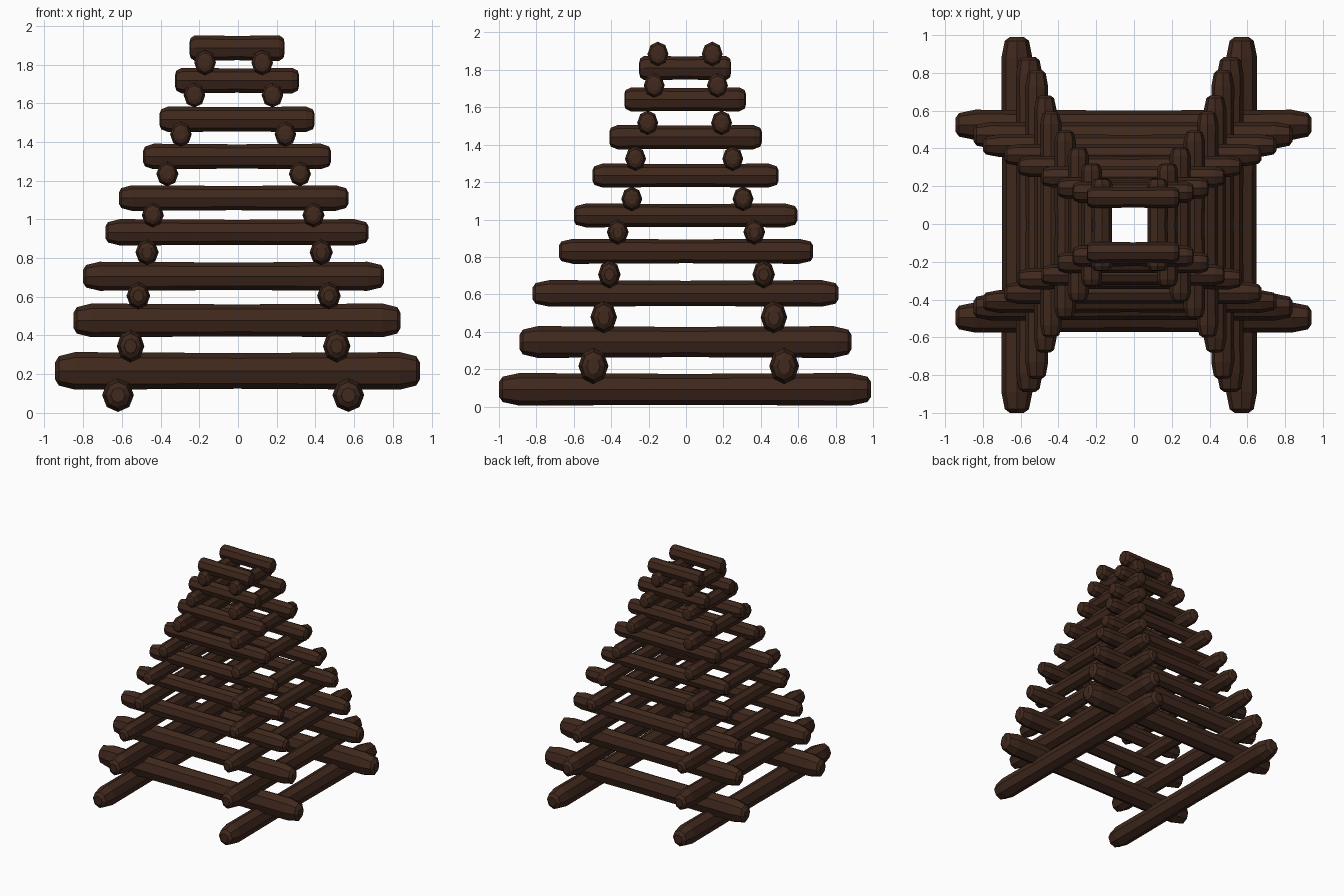
import bpy, bmesh, math

if "Cube" in bpy.data.objects:
    bpy.data.objects.remove(bpy.data.objects["Cube"])

wood = bpy.data.materials.new("dark_wood")
wood.diffuse_color = (0.05, 0.021, 0.012, 1)
wood.use_nodes = True
wood.node_tree.nodes["Principled BSDF"].inputs["Base Color"].default_value = wood.diffuse_color

SIDES = 8
# ring position along the half length, and radius factor
PROFILE = [(-1, .45), (-.98, .78), (-.89, 1), (0, .95), (.89, 1), (.98, .78), (1, .45)]


def log(name, axis, lo, hi, offset, z, rw, rh):
    """Eight-sided log with blunt tapered ends, running along x or y."""
    bm = bmesh.new()
    mid, half = (lo + hi) / 2, (hi - lo) / 2
    rings = []
    for t, f in PROFILE:
        ring = []
        for i in range(SIDES):
            a = 2 * math.pi * i / SIDES
            along = mid + half * t
            side = offset + rw * f * math.cos(a)
            up = z + rh * f * math.sin(a)
            co = (along, side, up) if axis == "x" else (side, along, up)
            ring.append(bm.verts.new(co))
        rings.append(ring)
    for r0, r1 in zip(rings, rings[1:]):
        for i in range(SIDES):
            j = (i + 1) % SIDES
            bm.faces.new((r0[i], r0[j], r1[j], r1[i]))
    bm.faces.new(rings[0])
    bm.faces.new(rings[-1])
    bmesh.ops.recalc_face_normals(bm, faces=bm.faces)
    mesh = bpy.data.meshes.new(name)
    bm.to_mesh(mesh)
    bm.free()
    mesh.materials.append(wood)
    bpy.context.collection.objects.link(bpy.data.objects.new(name, mesh))


# side logs along y: start, end, left x, right x, height, half width, half height
side_layers = [
    (-1.00, .99, -.62, .57, .092, .082, .087),
    (-.89, .885, -.555, .51, .345, .071, .085),
    (-.82, .815, -.515, .47, .605, .061, .071),
    (-.68, .68, -.47, .43, .83, .06, .067),
    (-.60, .595, -.44, .39, 1.022, .057, .064),
    (-.50, .495, -.365, .32, 1.235, .057, .064),
    (-.41, .405, -.295, .245, 1.44, .056, .065),
    (-.33, .32, -.225, .178, 1.642, .056, .064),
    (-.25, .24, -.17, .125, 1.81, .056, .065),
]
# cross logs along x: start, end, front y, back y, height, half width, half height
cross_layers = [
    (-.945, .94, -.495, .525, .217, .08, .097),
    (-.85, .84, -.44, .47, .478, .071, .087),
    (-.80, .755, -.41, .415, .706, .06, .075),
    (-.685, .675, -.365, .365, .933, .058, .068),
    (-.615, .57, -.29, .305, 1.11, .056, .066),
    (-.49, .48, -.27, .25, 1.325, .056, .066),
    (-.405, .395, -.205, .19, 1.517, .056, .066),
    (-.325, .315, -.17, .168, 1.717, .056, .066),
    (-.25, .24, -.15, .14, 1.885, .056, .066),
]

for n, (lo, hi, a, b, z, rw, rh) in enumerate(side_layers, 1):
    log(f"left_log_{n}", "y", lo, hi, a, z, rw, rh)
    log(f"right_log_{n}", "y", lo, hi, b, z, rw, rh)
for n, (lo, hi, a, b, z, rw, rh) in enumerate(cross_layers, 1):
    log(f"front_log_{n}", "x", lo, hi, a, z, rw, rh)
    log(f"back_log_{n}", "x", lo, hi, b, z, rw, rh)
